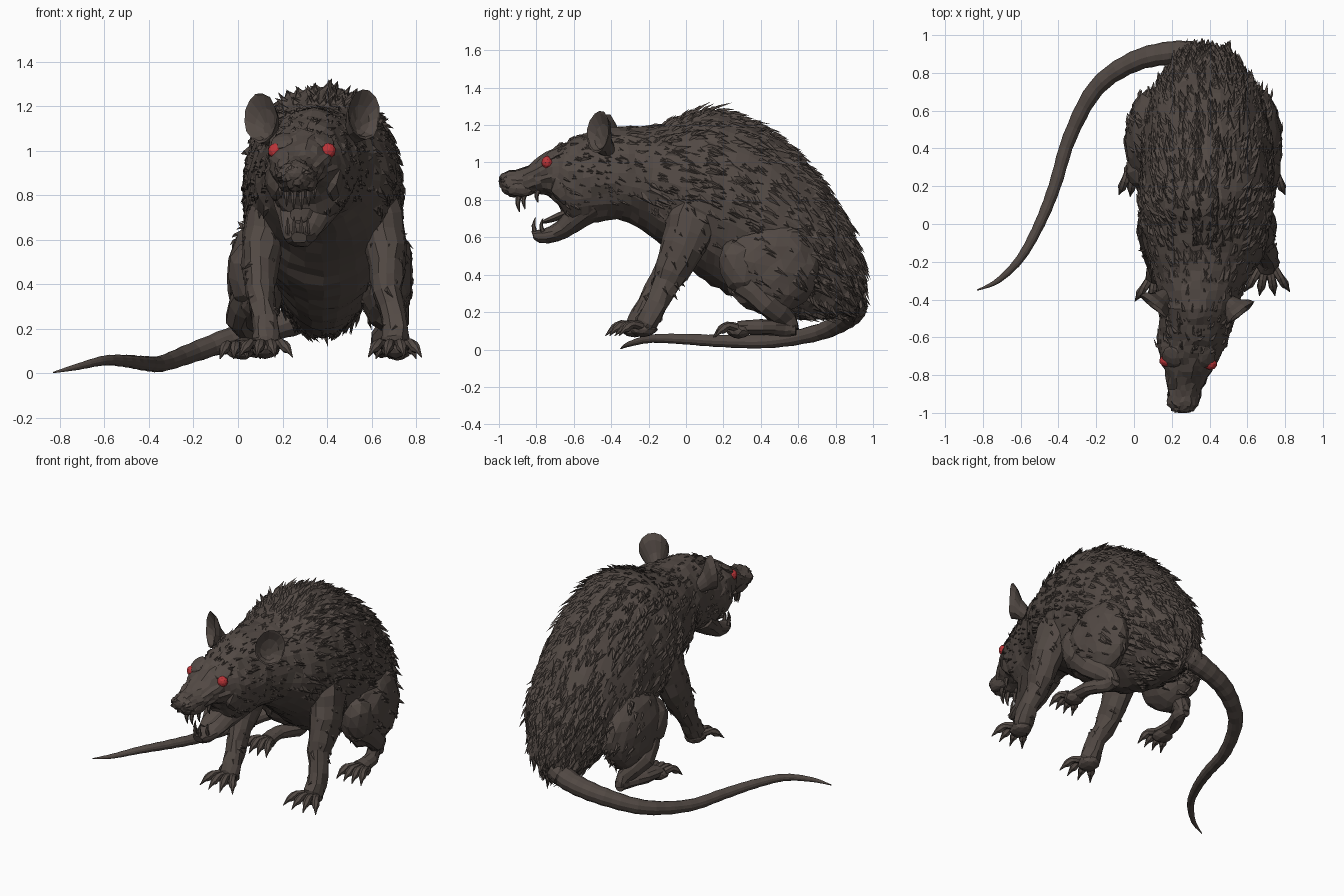
import bpy, bmesh, math, random
from mathutils import Vector, Matrix, Euler

if "Cube" in bpy.data.objects:
    bpy.data.objects.remove(bpy.data.objects["Cube"])

random.seed(7)
V = Vector


def material(name, col):
    m = bpy.data.materials.new(name)
    m.diffuse_color = (*col, 1)
    m.use_nodes = True
    m.node_tree.nodes["Principled BSDF"].inputs["Base Color"].default_value = m.diffuse_color
    return m


FUR = material("dark brown fur", (0.085, 0.067, 0.058))
RED = material("red eye", (0.5, 0.035, 0.04))


def finish(name, bm, mat=FUR, jitter=0.0, recalc=True):
    for v in bm.verts:
        v.co += V([random.uniform(-jitter, jitter) for _ in range(3)])
    if recalc:
        bmesh.ops.recalc_face_normals(bm, faces=bm.faces)
    me = bpy.data.meshes.new(name)
    bm.to_mesh(me)
    bm.free()
    me.materials.append(mat)
    ob = bpy.data.objects.new(name, me)
    bpy.context.collection.objects.link(ob)
    return ob


def smooth_rows(rows, steps):
    """Catmull-Rom interpolation between rows of numbers."""
    out = []
    for i in range(len(rows) - 1):
        a, b, c, d = (rows[min(max(k, 0), len(rows) - 1)] for k in (i - 1, i, i + 1, i + 2))
        for s in range(steps):
            t = s / steps
            out.append([0.5 * (2 * q + (r - p) * t + (2 * p - 5 * q + 4 * r - w) * t * t
                               + (3 * q - p - 3 * r + w) * t ** 3) for p, q, r, w in zip(a, b, c, d)])
    return out + [list(rows[-1])]


def loft(name, rings, n, jitter=0.0):
    """Skin elliptical rings given as (centre, side vector, up vector)."""
    bm = bmesh.new()
    loops = []
    for c, s, u in rings:
        loops.append([bm.verts.new(c + s * math.cos(2 * math.pi * k / n) + u * math.sin(2 * math.pi * k / n))
                      for k in range(n)])
    for a, b in zip(loops, loops[1:]):
        for k in range(n):
            bm.faces.new((a[k], a[(k + 1) % n], b[(k + 1) % n], b[k]))
    bm.faces.new(loops[0])
    bm.faces.new(loops[-1])
    return finish(name, bm, FUR, jitter)


def profile(name, rows, n, steps, jitter):
    """Rows: top y, top z, bottom y, bottom z, centre x, half width."""
    rings = []
    for ty, tz, by, bz, cx, hw in smooth_rows(rows, steps):
        rings.append((V((cx, (ty + by) / 2, (tz + bz) / 2)), V((hw, 0, 0)), V((0, (ty - by) / 2, (tz - bz) / 2))))
    return loft(name, rings, n, jitter)


def tube(name, rows, n=10, steps=2, ref=(1, 0, 0), jitter=0.0, groove=1.0):
    """Rows: x, y, z, two radii; every other ring may be narrowed."""
    rows = smooth_rows(rows, steps)
    rings = []
    for i, r in enumerate(rows):
        t = V(rows[min(i + 1, len(rows) - 1)][:3]) - V(rows[max(i - 1, 0)][:3])
        s = t.cross(V(ref)).normalized()
        u = s.cross(t).normalized()
        g = groove if i % 2 else 1
        rings.append((V(r[:3]), s * r[3] * g, u * r[4] * g))
    return loft(name, rings, n, jitter)


def ball(name, c, r, mat=FUR, rot=(0, 0, 0), sub=2, jitter=0.0):
    bm = bmesh.new()
    bmesh.ops.create_icosphere(bm, subdivisions=sub, radius=1)
    bm.transform(Matrix.LocRotScale(V(c), Euler(rot), V(r)))
    return finish(name, bm, mat, jitter)


# Body, neck and upper head in one skin
body = profile("body_and_head", [
    (-0.995, .92, -.99, .865, .255, .045), (-.965, .95, -.94, .82, .26, .08), (-.88, .965, -.86, .825, .27, .09),
    (-.78, 1.03, -.77, .83, .285, .125), (-.68, 1.09, -.69, .79, .30, .165), (-.58, 1.14, -.61, .67, .32, .185),
    (-.45, 1.19, -.47, .68, .335, .205), (-.3, 1.19, -.34, .69, .355, .235), (-.15, 1.20, -.22, .62, .37, .30),
    (0, 1.25, -.05, .5, .38, .34), (.13, 1.285, .06, .4, .38, .355), (.3, 1.24, .18, .32, .385, .355),
    (.5, 1.13, .3, .26, .385, .345), (.69, .95, .45, .2, .385, .32), (.82, .76, .58, .17, .38, .28),
    (.91, .56, .70, .16, .38, .225), (.95, .4, .82, .17, .375, .16), (.945, .3, .9, .2, .36, .08)], 28, 3, .008)
# Narrow the belly and rump towards the ground
for v in body.data.vertices:
    if v.co.y > .1:
        k = min(1, max(0, (.6 - v.co.z) / .4)) * min(1, (v.co.y - .1) / .25)
        v.co.x = .38 + (v.co.x - .38) * (1 - .28 * k)
body.data.update()

# Lower jaw, tongue and nose
profile("lower_jaw", [(-.825, .635, -.81, .585, .275, .035), (-.77, .645, -.74, .565, .275, .062),
                      (-.69, .68, -.63, .60, .285, .09), (-.62, .78, -.54, .65, .305, .13),
                      (-.54, .84, -.46, .70, .325, .165)], 14, 2, .004)
tube("tongue", [(.29, -.62, .74, .02, .05), (.28, -.71, .70, .018, .045), (.275, -.77, .68, .008, .02)], 8)
ball("nose", (.255, -.975, .90), (.05, .028, .04), jitter=.002)

# Teeth: long incisors and side fangs on both jaws
for s in (-1, 1):
    for name, x, y, z, tip, r in (("upper_incisor", .018, -.89, .83, .735, .016),
                                  ("upper_fang", .05, -.86, .84, .75, .014),
                                  ("upper_back_tooth", .075, -.79, .85, .785, .014),
                                  ("lower_incisor", .016, -.805, .62, .705, .013),
                                  ("lower_fang", .045, -.765, .63, .70, .012)):
        c = .268 + s * x
        tube(name, [(c, y, z, r, r), (c, y - .01, (z + tip) / 2, r * .8, r * .8), (c, y, tip, .002, .002)], 6)

# Eyes, brows and cheeks
for s, y in ((-1, -.725), (1, -.742)):
    ball("eye", (.287 + s * .118, y, 1.0), (.035, .031, .035), RED)
    ball("brow", (.29 + s * .09, -.705, 1.045), (.055, .065, .018), rot=(.5, s * .35, 0), jitter=.003)
    ball("cheek", (.30 + s * .125, -.62, .89), (.055, .1, .12), rot=(-.3, 0, 0), jitter=.006)
    ball("snout_ridge", (.268 + s * .055, -.88, .86), (.035, .08, .045), jitter=.004)

# Cupped ears
for s, c in ((-1, V((.115, -.42, 1.145))), (1, V((.555, -.455, 1.16)))):
    nrm = V((s * .62, -.76, .1)).normalized()
    up = V((s * .15, .05, 1))
    up = (up - nrm * up.dot(nrm)).normalized()
    side = up.cross(nrm)
    loft("ear", [(c + nrm * d - up * drop, side * r, up * r * 1.22) for d, r, drop in
                 ((-.09, .035, .09), (-.04, .055, .055), (-.01, .08, .015), (.02, .093, 0),
                  (.016, .085, 0), (-.01, .055, .02), (-.022, .02, .04))], 14, .003)


# Paw: palm with spread toes and hooked claws
def paw(name, x, y, z, length, spread):
    ball(name + "_palm", (x, y + length * .1, z), (.065, length * .6, .04), jitter=.004)
    for k in (-1.5, -.5, .5, 1.5):
        a = k * spread
        d = V((math.sin(a), -math.cos(a), 0))
        p = V((x + k * .026, y, z + .005))
        rows = []
        for t, h, r in ((0, .012, .025), (.45, .022, .022), (.75, .0, .024), (.9, -.01, .014), (1.15, -.04, .002)):
            q = p + d * length * t
            rows.append((q.x, q.y, q.z + h, r, r))
        tube(name + "_toe", rows, 7, 2)


# Front legs, the right one set a little further back
arms = []
for s, px, dy in ((-1, .125, 0), (1, .705, .05)):
    c = .385
    arms.append(tube("front_leg", [
        (c + s * .20, .08, .90, .06, .05), (c + s * .25, .05, .76, .13, .09), (c + s * .27, .01, .62, .13, .092),
        (c + s * .285, -.05, .48, .105, .085), (c + s * .285, -.12 + dy / 3, .36, .078, .068),
        (px, -.205 + dy, .24, .058, .055), (px, -.26 + dy, .14, .06, .062), (px, -.28 + dy, .09, .04, .05)],
        12, 2, jitter=.008))
    paw("front_paw", px, -.29 + dy, .108, .125, .4)

# Hind legs: haunch, shank and long foot with the heel turned in
haunches = []
for s, px in ((-1, .02), (1, .70)):
    hx, heel = .37 + s * .29, px - s * .06
    haunches.append(ball("haunch", (hx, .45, .44), (.125, .26, .25), rot=(-.25, 0, 0), sub=3, jitter=.008))
    ball("knee", (hx + s * .025, .29, .44), (.10, .11, .16), rot=(.3, 0, 0), jitter=.006)
    tube("hind_shank", [(hx + s * .02, .32, .36, .09, .08), (px + s * .01, .44, .25, .075, .065),
                        (heel, .54, .16, .055, .045), (heel, .57, .10, .035, .035)], 10, 2, jitter=.005)
    tube("hind_foot", [(heel, .59, .11, .035, .03), (heel, .52, .115, .045, .042), (px, .40, .12, .04, .046),
                       (px, .28, .115, .035, .055)], 10, 2, jitter=.003)
    paw("hind_paw", px + s * .01, .27, .10, .11, .28)

# Ringed tail curling forward along the ground
tube("tail", [(.34, .89, .27, .075, .075), (.2, .905, .22, .065, .065), (0, .86, .165, .056, .056),
              (-.2, .72, .095, .047, .047), (-.34, .46, .045, .038, .038), (-.42, .2, .045, .034, .034),
              (-.5, 0, .055, .029, .029), (-.6, -.18, .058, .023, .023), (-.72, -.30, .03, .015, .015),
              (-.83, -.35, .004, .003, .003)], 12, 5, ref=(0, 0, 1), groove=.94)


# Fur: flat ridged blades combed backwards over the coat
def fur(name, obs, count, long=1.0, flow=1.0):
    pairs = [(p, o.data) for o in obs for p in o.data.polygons
             if -.72 < p.center.y and p.center.z > .18 and not (p.normal.z < -.45 and p.center.y < .5)]
    bm = bmesh.new()
    for p, me in random.choices(pairs, [q.area for q, _ in pairs], k=count):
        vs = [me.vertices[i].co for i in p.vertices]
        w = [-math.log(random.random() + 1e-6) for _ in vs]
        pos = sum((v * k for v, k in zip(vs, w)), V()) / sum(w)
        n = p.normal.copy()
        d = V((random.uniform(-.35, .35), flow, random.uniform(-.6, -.2) - .9 * max(0, pos.y)))
        d = d - n * d.dot(n)
        if d.length < .05:
            continue
        d.normalize()
        s = n.cross(d)
        size = random.uniform(.06, .13) * long * (.6 if pos.y < -.35 else 1)
        crest = (n.z > .55 and pos.y > -.15) or pos.y > .65
        lift = random.uniform(.01, .035) if crest else random.uniform(-.004, .008)
        base = pos - n * .006
        a, b = (bm.verts.new(base + s * size * k) for k in (-.24, .24))
        tip = bm.verts.new(base + d * size + n * lift)
        m = bm.verts.new(base + d * size * .4 + n * (.012 + max(0, lift) * .4))
        for f in ((a, tip, m), (tip, b, m), (b, a, m)):
            bm.faces.new(f)
    finish(name, bm, recalc=False)


fur("fur_coat", [body], 1600)
fur("haunch_fur", haunches, 160, .8)
fur("front_leg_fur", arms, 120, .5, .2)
